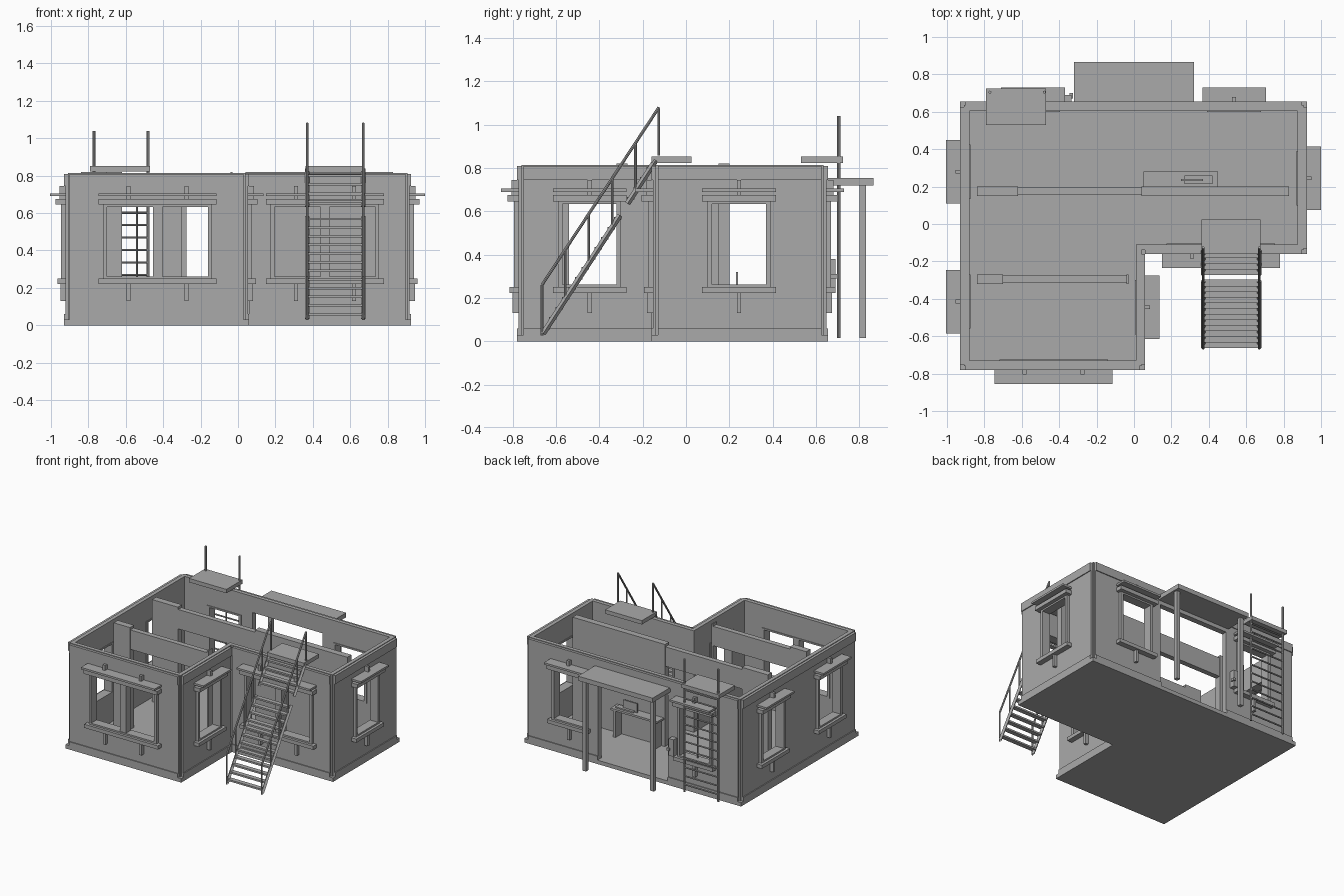
import bpy, bmesh
from mathutils import Vector, Matrix

old = bpy.data.objects.get("Cube")
if old:
    bpy.data.objects.remove(old, do_unlink=True)

grey = bpy.data.materials.new("concrete_grey")
grey.use_nodes = True
grey.diffuse_color = (0.4, 0.4, 0.4, 1)
grey.node_tree.nodes["Principled BSDF"].inputs["Base Color"].default_value = (0.4, 0.4, 0.4, 1)


class Part:
    """Collects boxes, bars and tubes into one named object."""

    def __init__(self, name):
        self.name, self.bm = name, bmesh.new()

    def box(self, x0, x1, y0, y1, z0, z1):
        size = Matrix.Diagonal((x1 - x0, y1 - y0, z1 - z0, 1))
        mid = Matrix.Translation(((x0 + x1) / 2, (y0 + y1) / 2, (z0 + z1) / 2))
        bmesh.ops.create_cube(self.bm, size=1, matrix=mid @ size)

    def tube(self, p, q, r, sides=8):
        p, q = Vector(p), Vector(q)
        d = q - p
        m = Matrix.Translation((p + q) / 2) @ d.to_track_quat('Z', 'Y').to_matrix().to_4x4()
        bmesh.ops.create_cone(self.bm, cap_ends=True, segments=sides, radius1=r,
                              radius2=r, depth=d.length, matrix=m)

    def done(self):
        me = bpy.data.meshes.new(self.name)
        self.bm.to_mesh(me)
        self.bm.free()
        me.materials.append(grey)
        ob = bpy.data.objects.new(self.name, me)
        bpy.context.collection.objects.link(ob)
        return ob


class Side:
    """One facade: positions run along it, outward from it, and up."""

    def __init__(self, axis, pos, sign):
        self.axis, self.pos, self.sign = axis, pos, sign

    def box(self, part, a0, a1, o0, o1, z0, z1):
        lo, hi = sorted((self.pos + self.sign * o0, self.pos + self.sign * o1))
        if self.axis == 'x':
            part.box(a0, a1, lo, hi, z0, z1)
        else:
            part.box(lo, hi, a0, a1, z0, z1)

    def layer(self, part, a0, a1, o0, o1, z0, z1, holes):
        """A slab with rectangular holes, laid as piers, aprons and lintels."""
        edge = a0
        for h0, h1, b, t in sorted(holes):
            self.box(part, edge, h0, o0, o1, z0, z1)
            if b > z0:
                self.box(part, h0, h1, o0, o1, z0, min(b, z1))
            if t < z1:
                self.box(part, h0, h1, o0, o1, max(t, z0), z1)
            edge = h1
        self.box(part, edge, a1, o0, o1, z0, z1)


SILL, HEAD, TOP = 0.25, 0.645, 0.815
NARROW, WIDE = 0.145, 0.29


def window(side, name, c, half):
    p = Part(name)
    reach = half + 0.025
    side.box(p, c - reach, c + reach, -0.05, 0.035, 0.222, SILL)       # sill
    side.box(p, c - reach, c + reach, -0.01, 0.045, HEAD, 0.675)       # lintel
    side.box(p, c - reach, c + reach, -0.01, 0.075, 0.69, 0.705)       # rain ledge
    for s in (-1, 1):
        a, b = sorted((c + s * half, c + s * (half - 0.02)))
        side.box(p, a, b, -0.055, 0.015, SILL, HEAD)                   # jambs
    side.box(p, c - half, c + half, -0.055, 0.015, HEAD - 0.012, HEAD)
    side.box(p, c - half, c + half, -0.055, 0.015, SILL, SILL + 0.012)
    if half == WIDE:
        side.box(p, c - 0.025, c + 0.025, -0.05, 0.01, SILL, HEAD)     # mullion
    for off in ((-0.155, 0.155) if half == WIDE else (0,)):            # brackets
        side.box(p, c + off - 0.01, c + off + 0.01, -0.01, 0.02, 0.13, 0.222)
        side.box(p, c + off - 0.01, c + off + 0.01, -0.01, 0.025, 0.675, 0.745)
    p.done()


# name, axis, position, outward sign, start, end, inner corner at (start, end), windows
W, N, F, B, E = -0.93, 0.655, -0.78, -0.16, 0.925
facades = [
    ("front", 'x', F, -1, W, 0.06, (0, 0), [(-0.43, WIDE)]),
    ("wing_front", 'x', B, -1, 0.06, E, (1, 0), [(0.465, WIDE)]),
    ("back", 'x', N, 1, W, E, (0, 0), [(-0.54, NARROW), (0.535, NARROW)]),
    ("right_side", 'y', W, -1, F, N, (0, 0), [(-0.415, NARROW), (0.28, NARROW)]),
    ("left_side", 'y', E, 1, B, N, (0, 0), [(0.245, NARROW)]),
    ("inner_side", 'y', 0.06, 1, F, B, (0, 1), [(-0.445, NARROW)]),
]
for name, axis, pos, sign, a0, a1, inner, wins in facades:
    side = Side(axis, pos, sign)
    holes = [(c - h, c + h, SILL, HEAD) for c, h in wins]
    if name == "back":
        holes.append((-0.3, 0.3, 0.03, 0.69))                          # doorway
    wall = Part(name + "_wall")
    ends = [a0 - 0.05 if inner[0] else a0 + 0.02, a1 + 0.02 if inner[1] else a1 - 0.02]
    side.layer(wall, *ends, -0.05, -0.02, 0.02, TOP, holes)
    ends = [a0 if inner[0] else a0 + 0.03, a1 if inner[1] else a1 - 0.03]
    side.layer(wall, *ends, -0.02, -0.007, 0.02, TOP - 0.005, holes)
    side.layer(wall, *ends, -0.02, 0, 0.018, 0.06, holes)              # plinth band
    side.layer(wall, *ends, -0.02, 0, 0.745, TOP - 0.005, holes)       # cornice band
    wall.done()
    for i, (c, h) in enumerate(wins):
        window(side, f"{name}_window_{i + 1}", c, h)

# L-shaped floor slab
floor = Part("floor_slab")
outline = [(W, F), (0.06, F), (0.06, B), (E, B), (E, N), (W, N)]
face = floor.bm.faces.new([floor.bm.verts.new((x, y, 0)) for x, y in outline])
bmesh.ops.inset_region(floor.bm, faces=[face], thickness=0.018, use_boundary=True)
others = [f for f in floor.bm.faces if f is not face]
bmesh.ops.delete(floor.bm, geom=others, context='FACES')
grown = bmesh.ops.extrude_face_region(floor.bm, geom=[face])
bmesh.ops.translate(floor.bm, vec=(0, 0, 0.03),
                    verts=[v for v in grown["geom"] if isinstance(v, bmesh.types.BMVert)])
bmesh.ops.recalc_face_normals(floor.bm, faces=floor.bm.faces)
floor.done()

# Partitions with wide openings
for name, y, a0, h0, h1, a1 in (("rear_partition", 0.2, -0.84, -0.62, 0.04, 0.83),
                                ("front_partition", -0.27, -0.84, -0.7, -0.04, -0.03)):
    p = Part(name)
    Side('x', y, 1).layer(p, a0, h0, -0.05, 0, 0.03, 0.82, [])
    Side('x', y, 1).box(p, h1, a1, -0.05, 0, 0.03, 0.82)
    Side('x', y, 1).box(p, h0, h1, -0.045, -0.005, 0.65, 0.8)
    p.done()

# Desk with a small machine on it
desk = Part("desk")
desk.box(0.05, 0.45, 0.2, 0.28, 0.235, 0.25)
for x in (0.07, 0.41):
    desk.box(x, x + 0.02, 0.2, 0.275, 0.03, 0.235)
desk.done()
machine = Part("desk_machine")
machine.box(0.25, 0.37, 0.23, 0.24, 0.25, 0.32)
machine.box(0.27, 0.42, 0.215, 0.26, 0.25, 0.26)
machine.done()

# Porch
porch = Part("porch_canopy")
porch.box(-0.32, 0.32, 0.635, 0.865, 0.72, 0.755)
porch.done()
posts = Part("porch_posts")
for x in (-0.29, 0.29):
    posts.box(x - 0.015, x + 0.015, 0.8, 0.83, 0.015, 0.72)
posts.done()
meter = Part("wall_meter_box")
meter.box(-0.375, -0.335, 0.645, 0.69, 0.25, 0.38)
meter.box(-0.345, -0.325, 0.67, 0.7, 0.29, 0.31)
meter.done()

# Roof ladder and its landing
ladder = Part("ladder")
for x in (-0.77, -0.48):
    ladder.tube((x, 0.705, 0.015), (x, 0.705, 1.04), 0.008)
for i in range(12):
    z = 0.07 + i * 0.0665
    ladder.tube((-0.77, 0.705, z), (-0.48, 0.705, z), 0.006)
ladder.tube((-0.54, 0.63, SILL), (-0.54, 0.63, HEAD), 0.005)
ladder.done()
landing = Part("ladder_landing")
landing.box(-0.79, -0.47, 0.53, 0.725, 0.822, 0.852)
landing.done()

# Outside stairs: two flights of stringers and treads, landing and handrails
slope, y_start, z_start = 1.54, -0.66, 0.035


def stair_z(y):
    return z_start + (y - y_start) * slope


stairs = Part("stair_flights")
for y0, y1, count in ((y_start, -0.305, 12), (-0.27, -0.14, 4)):
    for x in (0.37, 0.67):
        stairs.tube((x, y0, stair_z(y0)), (x, y1, stair_z(y1)), 0.013, 4)
    for i in range(count):
        y = y0 + 0.012 + i * 0.03
        z = stair_z(y)
        stairs.box(0.37, 0.67, y - 0.015, y + 0.02, z, z + 0.013)
stairs.done()
top = Part("stair_landing")
top.box(0.36, 0.675, -0.16, 0.025, 0.822, 0.852)
top.done()
rails = Part("stair_handrails")
for x in (0.37, 0.67):
    rails.tube((x, y_start - 0.005, 0.26), (x, -0.125, 1.08), 0.007)
    for i in range(6):
        y = y_start - 0.005 + i * 0.108
        rails.tube((x, y, stair_z(y)), (x, y, 0.26 + i * 0.164), 0.006)
rails.done()
